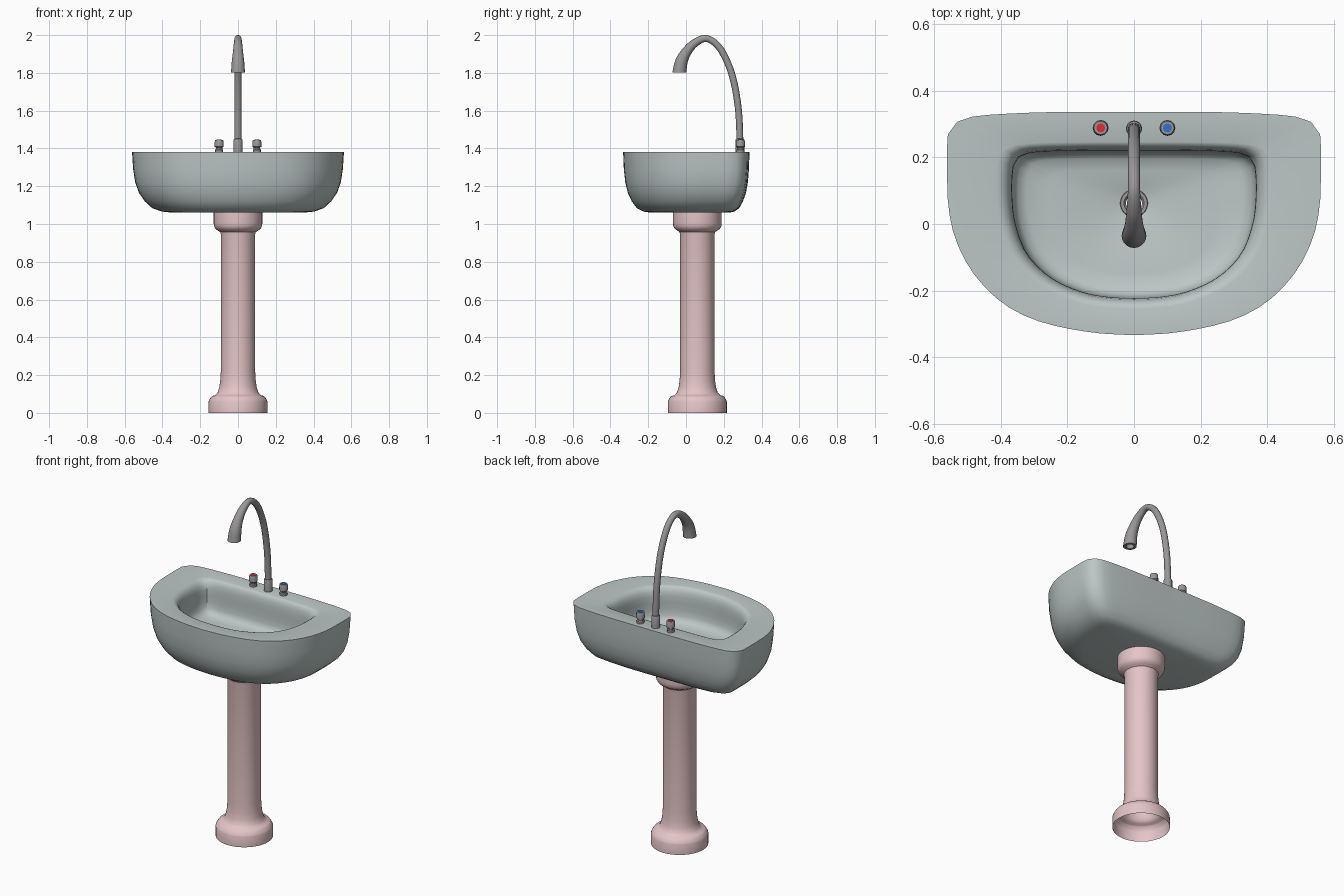
import bpy, bmesh
from math import sin, cos, pi, radians
from mathutils import Vector

if "Cube" in bpy.data.objects:
    bpy.data.objects.remove(bpy.data.objects["Cube"])


def material(name, rgb):
    m = bpy.data.materials.new(name)
    m.diffuse_color = (*rgb, 1)
    m.use_nodes = True
    m.node_tree.nodes["Principled BSDF"].inputs["Base Color"].default_value = m.diffuse_color
    return m


CERAMIC = material("ceramic", (0.50, 0.57, 0.56))
PINK = material("pink", (0.78, 0.56, 0.57))
METAL = material("metal", (0.32, 0.31, 0.31))
RED = material("red", (0.75, 0.02, 0.03))
BLUE = material("blue", (0.03, 0.16, 0.65))


def skin(name, loops, mat, cap_start=False, cap_end=False, cyclic=False, angle=35):
    """Join equal-length closed loops of points into one smooth surface."""
    bm = bmesh.new()
    rings = [[bm.verts.new(p) for p in loop] for loop in loops]
    pairs = list(zip(rings, rings[1:]))
    if cyclic:
        pairs.append((rings[-1], rings[0]))
    for a, b in pairs:
        n = len(a)
        for i in range(n):
            j = (i + 1) % n
            bm.faces.new((a[i], a[j], b[j], b[i]))
    if cap_start:
        bm.faces.new(rings[0])
    if cap_end:
        bm.faces.new(rings[-1])
    bmesh.ops.recalc_face_normals(bm, faces=bm.faces)
    me = bpy.data.meshes.new(name)
    bm.to_mesh(me)
    bm.free()
    ob = bpy.data.objects.new(name, me)
    bpy.context.collection.objects.link(ob)
    me.materials.append(mat)
    bpy.ops.object.select_all(action='DESELECT')
    ob.select_set(True)
    bpy.context.view_layer.objects.active = ob
    bpy.ops.object.shade_smooth_by_angle(angle=radians(angle))
    return ob


def circle(x, y, z, r, n):
    return [(x + r * sin(2 * pi * i / n), y - r * cos(2 * pi * i / n), z) for i in range(n)]


def lathe(name, x, y, profile, mat, n=32, **kw):
    return skin(name, [circle(x, y, z, r, n) for r, z in profile], mat, **kw)


def spline(points, steps):
    """Catmull-Rom curve through the points."""
    p = [Vector(q) for q in points]
    p = [2 * p[0] - p[1]] + p + [2 * p[-1] - p[-2]]
    out = []
    for a, b, c, d in zip(p, p[1:], p[2:], p[3:]):
        for k in range(steps):
            t = k / steps
            out.append(0.5 * (2 * b + (c - a) * t + (2 * a - 5 * b + 4 * c - d) * t * t
                              + (3 * b - a - 3 * c + d) * t ** 3))
    return out + [p[-2]]


HALF = 32


def outline(points):
    """Half outline, front to back, evenly resampled and mirrored in x."""
    c = spline(points, 8)
    dist = [0]
    for a, b in zip(c, c[1:]):
        dist.append(dist[-1] + (b - a).length)
    half, k = [], 0
    for i in range(HALF + 1):
        d = dist[-1] * i / HALF
        while k < len(c) - 2 and dist[k + 1] < d:
            k += 1
        half.append(c[k].lerp(c[k + 1], (d - dist[k]) / (dist[k + 1] - dist[k])))
    half[0].x = half[-1].x = 0
    return half + [Vector((-v.x, v.y)) for v in half[-2:0:-1]]


def scaled(loop, s, z, cy):
    return [(v.x * s, cy + (v.y - cy) * s, z) for v in loop]


# Basin: outer wall, flat rim, bowl and drain hole as one closed skin
outer = outline([(0, -.333), (.1, -.328), (.2, -.313), (.29, -.29), (.37, -.253), (.44, -.197),
                 (.5, -.12), (.54, -.03), (.557, .06), (.56, .16), (.56, .25), (.55, .288),
                 (.52, .311), (.46, .325), (.3, .334), (.15, .336), (0, .336)])
inner = outline([(0, -.222), (.08, -.218), (.16, -.202), (.25, -.16), (.32, -.09), (.355, 0),
                 (.365, .08), (.364, .15), (.355, .19), (.33, .208), (.28, .216), (.14, .22), (0, .22)])
CY, DY = .05, .062
loops = [circle(0, DY, 1.06, .028, 2 * HALF)]
loops += [scaled(outer, s, z, CY) for s, z in
          [(.62, 1.06), (.72, 1.066), (.81, 1.084), (.88, 1.12), (.935, 1.165),
           (.97, 1.22), (.99, 1.29), (1, 1.38)]]
loops += [scaled(inner, s, z, .02) for s, z in
          [(1.13, 1.38), (1.09, 1.377), (1.05, 1.367), (1.02, 1.35), (1.003, 1.325), (1, 1.29),
           (1, 1.25), (.985, 1.215), (.95, 1.193), (.88, 1.18), (.7, 1.173)]]
loops.append(circle(0, DY, 1.165, .04, 2 * HALF))
loops.append(circle(0, DY, 1.16, .028, 2 * HALF))
skin("basin", loops, CERAMIC, cyclic=True)

# Drain ring
lathe("drain_ring", 0, DY, [(.042, 1.163), (.040, 1.172), (.030, 1.172), (.024, 1.165), (.024, 1.12)], METAL)

# Hollow pedestal column
lathe("pedestal", 0, .06,
      [(.156, 0), (.156, .06), (.152, .07), (.142, .085), (.136, .09), (.122, .093), (.108, .108),
       (.099, .135), (.094, .17), (.091, .22), (.091, .945), (.094, .957), (.106, .965),
       (.119, .974), (.127, .988), (.129, 1.005), (.129, 1.062)], PINK, n=40)

# Swan-neck spout, flaring to an open nozzle: points are (y, z, radius)
path = spline([(.286, 1.38, .018), (.284, 1.5, .018), (.276, 1.62, .018), (.254, 1.75, .018),
               (.22, 1.855, .018), (.17, 1.942, .018), (.107, 1.982, .018), (.045, 1.957, .022),
               (.002, 1.91, .027), (-.024, 1.86, .033), (-.035, 1.802, .037)], 5)
path += [Vector((-.035, 1.802, .022)), Vector((-.026, 1.85, .018))]
tube = []
for i, p in enumerate(path):
    if i < len(path) - 2:
        a, b = path[max(i - 1, 0)], path[min(i + 1, len(path) - 3)]
        t = (b - a).xy.normalized()
    if i >= len(path) - 3:
        t = Vector((0, -1))          # nozzle mouth is level
    tube.append([(p.z * cos(2 * pi * k / 20), p.x - t.y * p.z * sin(2 * pi * k / 20),
                  p.y + t.x * p.z * sin(2 * pi * k / 20)) for k in range(20)])
skin("spout", tube, METAL, cap_start=True, cap_end=True)
lathe("spout_collar", 0, .286, [(.024, 1.378), (.024, 1.445), (.021, 1.451), (.017, 1.452)], METAL, n=20)

# Hot and cold taps with coloured caps
for side, x, mat in (("hot", -.1, RED), ("cold", .1, BLUE)):
    lathe(side + "_tap", x, .288,
          [(.021, 1.378), (.021, 1.393), (.017, 1.398), (.017, 1.404), (.024, 1.409),
           (.023, 1.44), (.020, 1.446)], METAL, n=12, cap_end=True)
    lathe(side + "_cap", x, .288, [(.013, 1.444), (.013, 1.448)], mat, n=16, cap_end=True)
